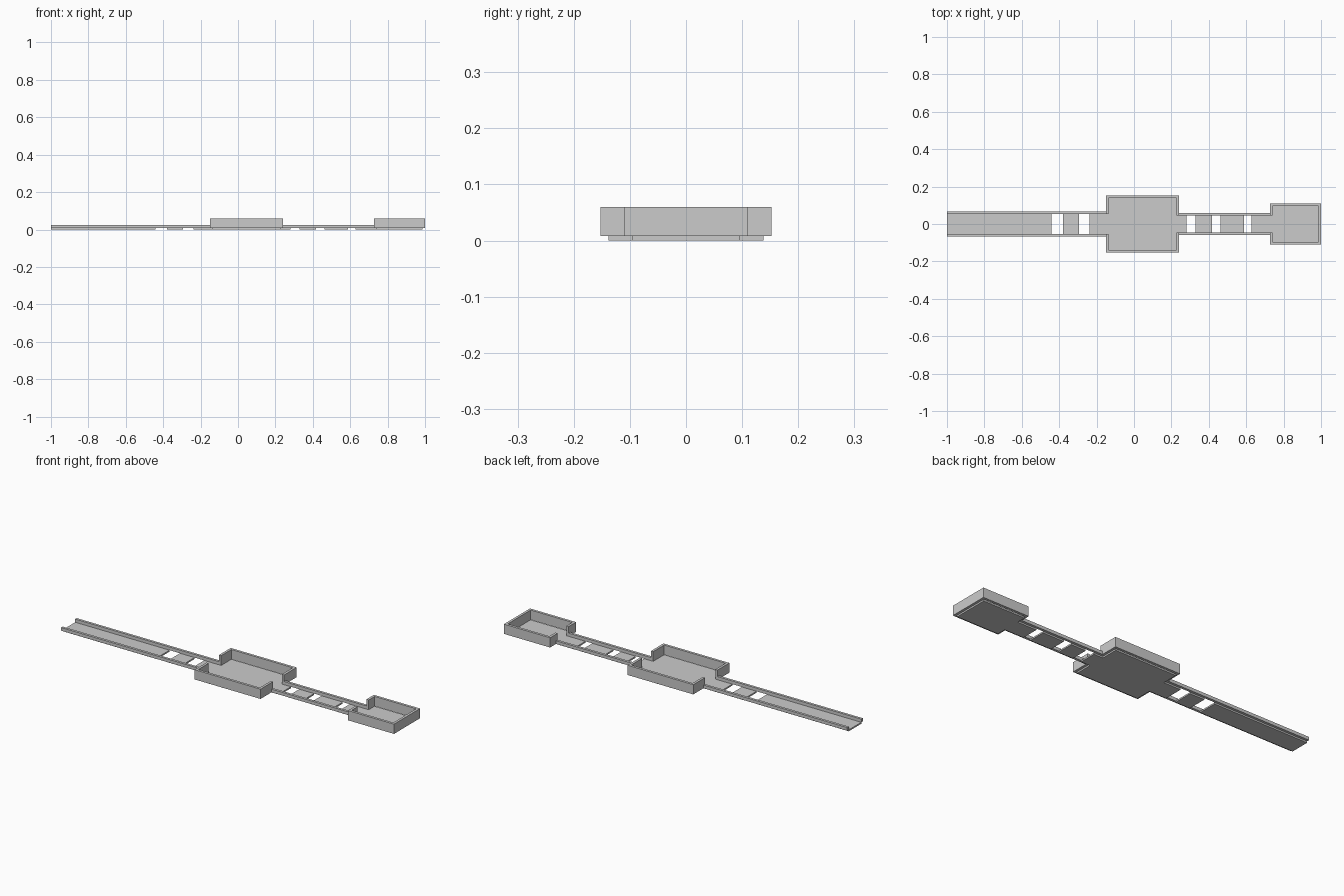
import bpy, bmesh

if "Cube" in bpy.data.objects:
    bpy.data.objects.remove(bpy.data.objects["Cube"])

FLOOR = 0.008      # floor slab thickness
LOW, TALL = 0.025, 0.06
T = 0.0135         # wall thickness


def slab(name, boxes):
    """One object made of boxes given as (x0, x1, y0, y1, z0, z1)."""
    bm = bmesh.new()
    for x0, x1, y0, y1, z0, z1 in boxes:
        vs = bmesh.ops.create_cube(bm, size=1)["verts"]
        for v in vs:
            v.co = ((x0, x1)[v.co.x > 0], (y0, y1)[v.co.y > 0], (z0, z1)[v.co.z > 0])
    me = bpy.data.meshes.new(name)
    bm.to_mesh(me)
    bm.free()
    ob = bpy.data.objects.new(name, me)
    bpy.context.collection.objects.link(ob)
    return ob


def floor(name, x0, x1, half):
    slab(name, [(x0, x1, -half, half, 0, FLOOR)])


def corridor_walls(name, x0, x1, half):
    slab(name, [(x0, x1, half - T, half, FLOOR, LOW),
                (x0, x1, -half, T - half, FLOOR, LOW)])


def room_walls(name, x0, x1, half, door_left, door_right):
    """Tall walls around a room; door values are half widths of the openings."""
    boxes = []
    for s in (1, -1):
        def wall(xa, xb, ya, yb):
            lo, hi = sorted((s * ya, s * yb))
            boxes.append((xa, xb, lo, hi, FLOOR, TALL))
        wall(x0, x1, half - T, half)
        wall(x0, x0 + T, door_left, half - T)
        wall(x1 - T, x1, door_right, half - T)
    slab(name, boxes)


L, R = 0.066, 0.060            # corridor outer half widths
li, ri = L - T, R - T          # corridor inner half widths

# Rooms
floor("middle_room_floor", -0.15 + T, 0.24 - T, 0.1385)
room_walls("middle_room_walls", -0.15, 0.24, 0.1525, li, ri)
floor("end_room_floor", 0.727 + T, 1 - T, 0.0955)
room_walls("end_room_walls", 0.727, 1, 0.11, ri, 0)

# Corridor side walls
corridor_walls("left_corridor_walls", -1, -0.15, L)
corridor_walls("right_corridor_walls", 0.24, 0.727, R)

# Corridor floor sections with open gaps between them
for i, (a, b) in enumerate([(-1, -0.442), (-0.38, -0.294), (-0.237, -0.15 + T)]):
    floor(f"left_corridor_floor_{i + 1}", a, b, li)
for i, (a, b) in enumerate([(0.24 - T, 0.28), (0.33, 0.417), (0.462, 0.587), (0.628, 0.727 + T)]):
    floor(f"right_corridor_floor_{i + 1}", a, b, ri)
